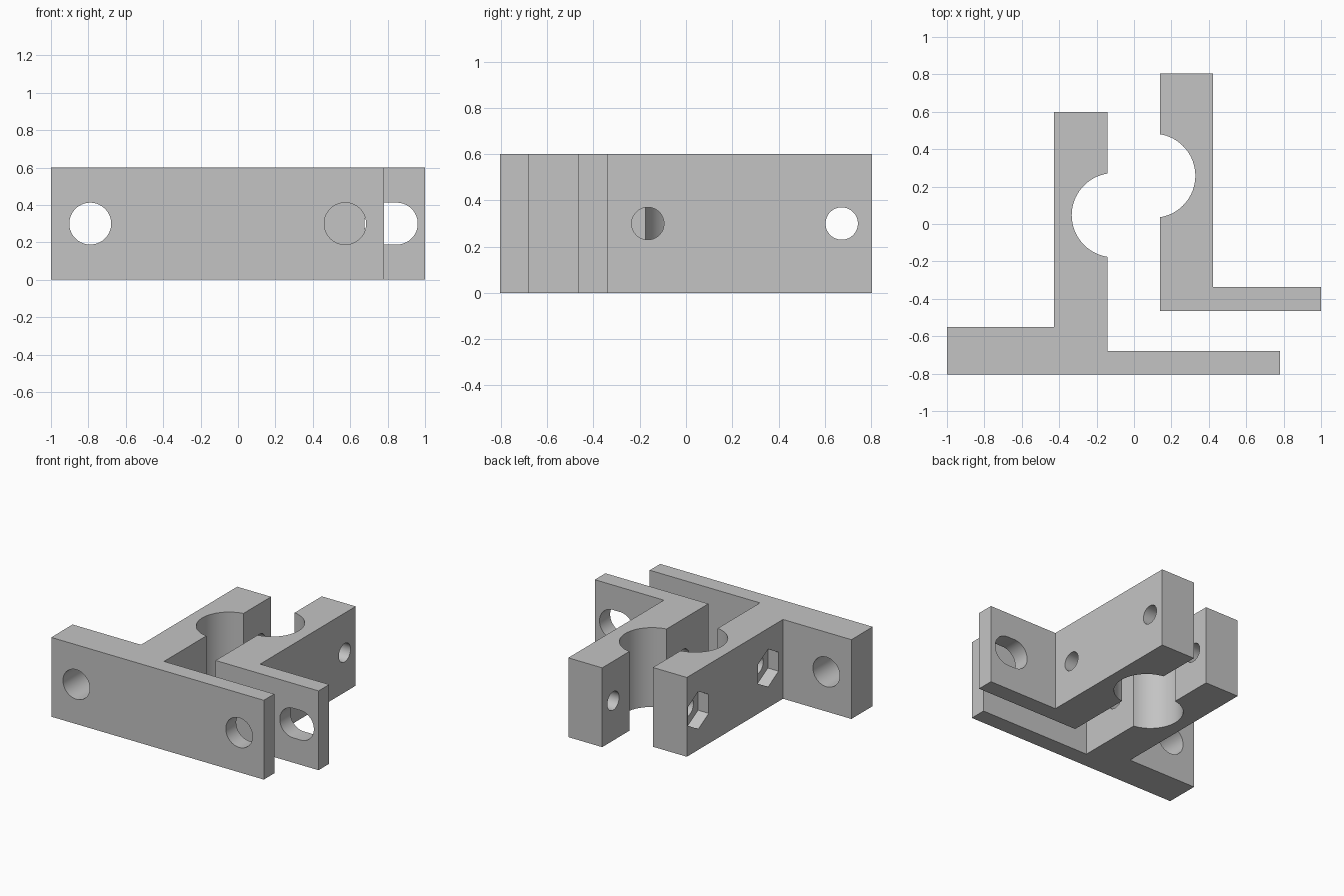
import bpy, bmesh
from math import pi, asin, sin, cos, radians
from mathutils import Matrix, Vector

if "Cube" in bpy.data.objects:
    bpy.data.objects.remove(bpy.data.objects["Cube"])

HEIGHT = 0.6
MID = HEIGHT / 2
BORE_R = 0.225
BOLT_R = 0.07
MOUNT_R = 0.112

grey = bpy.data.materials.new("plain_grey")
grey.use_nodes = True
grey.diffuse_color = (0.55, 0.55, 0.55, 1)
grey.node_tree.nodes["Principled BSDF"].inputs["Base Color"].default_value = (0.55, 0.55, 0.55, 1)


def bore_arc(face_x, y, side, upward, steps=32):
    """Points of a rod seat sunk into the inner face, 0.19 deep."""
    cx = face_x + side * (0.19 - BORE_R)
    half = pi - asin(0.2225 / BORE_R) if BORE_R < 0.19 else pi / 2 - asin((BORE_R - 0.19) / BORE_R)
    pts = []
    for i in range(steps + 1):
        a = -half + 2 * half * i / steps
        pts.append((cx + side * BORE_R * cos(a), y + BORE_R * sin(a)))
    pts[0] = (face_x, pts[0][1])
    pts[-1] = (face_x, pts[-1][1])
    return pts if upward else pts[::-1]


def extrude(name, points, depth, matrix=Matrix()):
    """Closed profile pulled along its local z."""
    bm = bmesh.new()
    face = bm.faces.new([bm.verts.new((x, y, 0)) for x, y in points])
    moved = bmesh.ops.extrude_face_region(bm, geom=[face])["geom"]
    bmesh.ops.translate(bm, vec=(0, 0, depth),
                        verts=[v for v in moved if isinstance(v, bmesh.types.BMVert)])
    bmesh.ops.recalc_face_normals(bm, faces=bm.faces)
    bm.transform(matrix)
    mesh = bpy.data.meshes.new(name)
    bm.to_mesh(mesh)
    bm.free()
    obj = bpy.data.objects.new(name, mesh)
    bpy.context.collection.objects.link(obj)
    return obj


def ring(radius, sides, stretch=0.0):
    """Circle, hexagon or slot outline; stretch parts its two halves in x."""
    pts = []
    for i in range(sides):
        a = 2 * pi * (i + 0.5) / sides
        x = radius * cos(a)
        pts.append((x + (stretch if x > 0 else -stretch), radius * sin(a)))
    return pts


def cut_x(points, x, y, depth):
    # local x -> y, local y -> z, local z -> x
    m = Matrix(((0, 0, 1), (1, 0, 0), (0, 1, 0))).to_4x4()
    return extrude("cutter", points, depth, Matrix.Translation(Vector((x, y, MID))) @ m)


def cut_y(points, x, y, depth):
    # local x -> x, local y -> z, local z -> -y
    m = Matrix.Rotation(pi / 2, 4, "X")
    return extrude("cutter", points, depth, Matrix.Translation(Vector((x, y, MID))) @ m)


def finish(obj, cutters):
    """Cut the holes, bake the result, then shade and colour it."""
    for c in cutters:
        c.hide_render = True
        mod = obj.modifiers.new("hole", "BOOLEAN")
        mod.object = c
        mod.operation = "DIFFERENCE"
        mod.solver = "EXACT"
    graph = bpy.context.evaluated_depsgraph_get()
    mesh = bpy.data.meshes.new_from_object(obj.evaluated_get(graph))
    obj.modifiers.clear()
    obj.data = mesh
    for c in cutters:
        bpy.data.objects.remove(c)
    mesh.materials.clear()
    mesh.materials.append(grey)
    bpy.ops.object.select_all(action="DESELECT")
    obj.select_set(True)
    bpy.context.view_layer.objects.active = obj
    bpy.ops.object.shade_smooth_by_angle(angle=radians(30))


# T-shaped clamp half with a thick and a thin front flange
t_bore = 0.047
t_profile = [(-1, -0.805), (0.78, -0.805), (0.78, -0.68), (-0.143, -0.68)]
t_profile += bore_arc(-0.143, t_bore, -1, True)
t_profile += [(-0.143, 0.6), (-0.427, 0.6), (-0.427, -0.55), (-1, -0.55)]
t_half = extrude("t_clamp_half", t_profile, HEIGHT)
cuts = [cut_y(ring(MOUNT_R, 48), x, -0.4, 0.6) for x in (-0.79, 0.573)]
for offset in (-0.42, 0.415):
    y = t_bore + offset
    cuts.append(cut_x(ring(BOLT_R, 40), -0.6, y, 0.6))
    # nut pocket, open on the outer face
    cuts.append(cut_x(ring(0.143, 6), -0.527, y, 0.19))
finish(t_half, cuts)

# L-shaped clamp half with a slotted flange
l_bore = 0.258
l_profile = [(0.138, -0.465), (1, -0.465), (1, -0.338), (0.422, -0.338),
             (0.422, 0.805), (0.138, 0.805)]
l_profile += bore_arc(0.138, l_bore, 1, False)
l_half = extrude("l_clamp_half", l_profile, HEIGHT)
cuts = [cut_y(ring(MOUNT_R, 48, 0.031), 0.818, -0.2, 0.5)]
cuts += [cut_x(ring(BOLT_R, 40), 0, l_bore + o, 0.6) for o in (-0.423, 0.415)]
finish(l_half, cuts)
